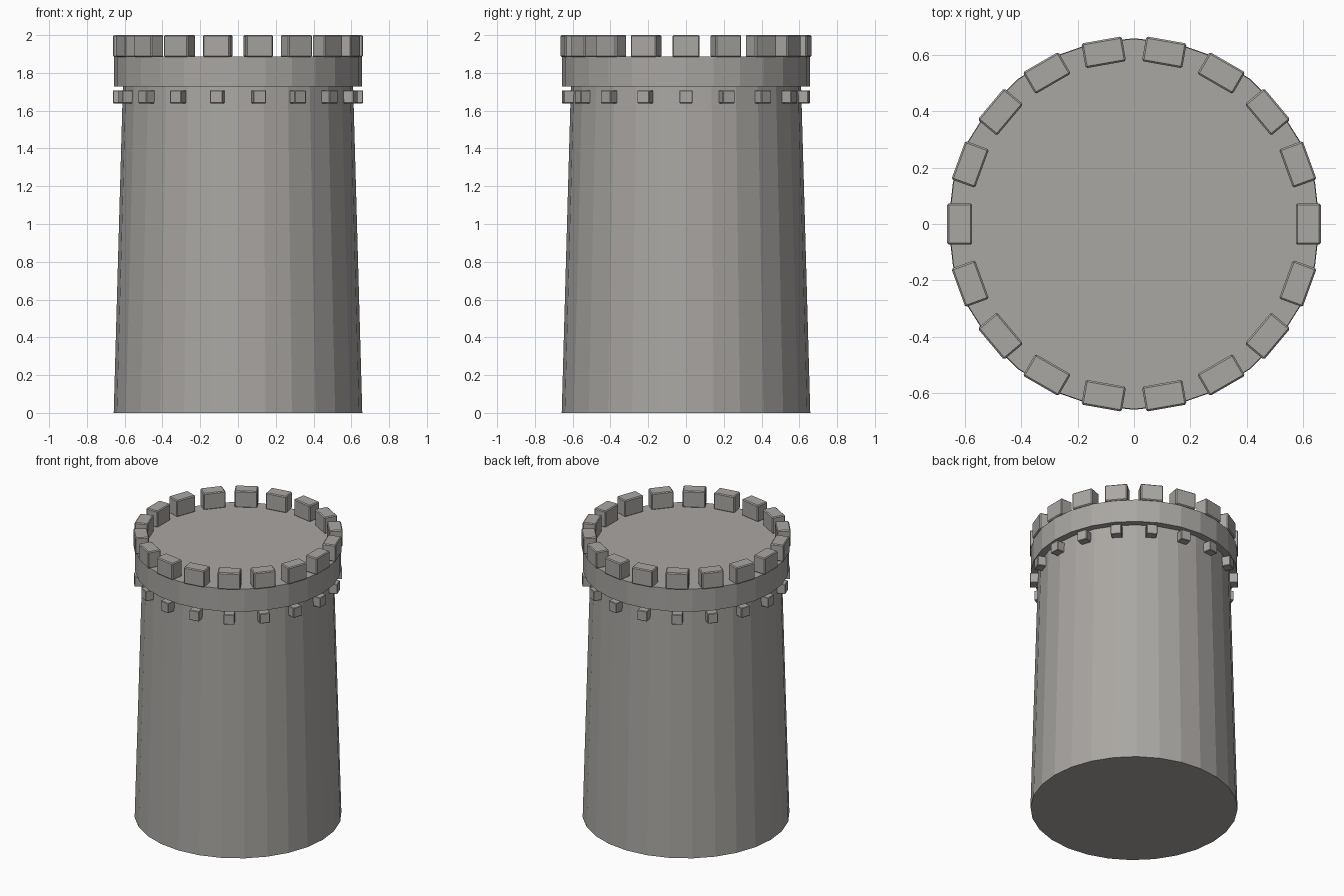
import bpy
import math
from mathutils import Matrix

cube = bpy.data.objects.get("Cube")
if cube:
    bpy.data.objects.remove(cube, do_unlink=True)

SIDES = 28
COUNT = 18

stone = bpy.data.materials.new("warm_grey_stone")
stone.use_nodes = True
colour = (0.40, 0.385, 0.365, 1)
stone.diffuse_color = colour
bsdf = stone.node_tree.nodes["Principled BSDF"]
bsdf.inputs["Base Color"].default_value = colour
bsdf.inputs["Roughness"].default_value = 0.9


def drum(name, r_low, r_high, z_low, z_high):
    bpy.ops.mesh.primitive_cone_add(
        vertices=SIDES, radius1=r_low, radius2=r_high,
        depth=z_high - z_low, location=(0, 0, (z_low + z_high) / 2))
    obj = bpy.context.object
    obj.name = name
    obj.data.materials.append(stone)
    return obj


def block_ring(name, r_in, r_out, width, z_low, z_high, bevel):
    """Blocks spaced evenly around the tower, each facing outwards."""
    size = (r_out - r_in, width, z_high - z_low)
    centre = ((r_in + r_out) / 2, 0, (z_low + z_high) / 2)
    for i in range(COUNT):
        bpy.ops.mesh.primitive_cube_add(size=1)
        obj = bpy.context.object
        obj.name = f"{name}_{i + 1}"
        obj.data.transform(Matrix.Translation(centre) @ Matrix.Diagonal((*size, 1)))
        obj.rotation_euler.z = math.tau * i / COUNT
        obj.data.materials.append(stone)
        mod = obj.modifiers.new("worn_edges", "BEVEL")
        mod.width = bevel
        mod.segments = 1


# Tapered wall and the overhanging band with the flat roof deck
drum("tower_wall", 0.658, 0.609, 0, 1.75)
drum("parapet_band", 0.656, 0.656, 1.727, 1.886)

# Battlements on the deck and small supports under the band
block_ring("merlon", 0.573, 0.662, 0.145, 1.884, 2.0, 0.006)
block_ring("corbel", 0.59, 0.662, 0.068, 1.639, 1.708, 0.003)
